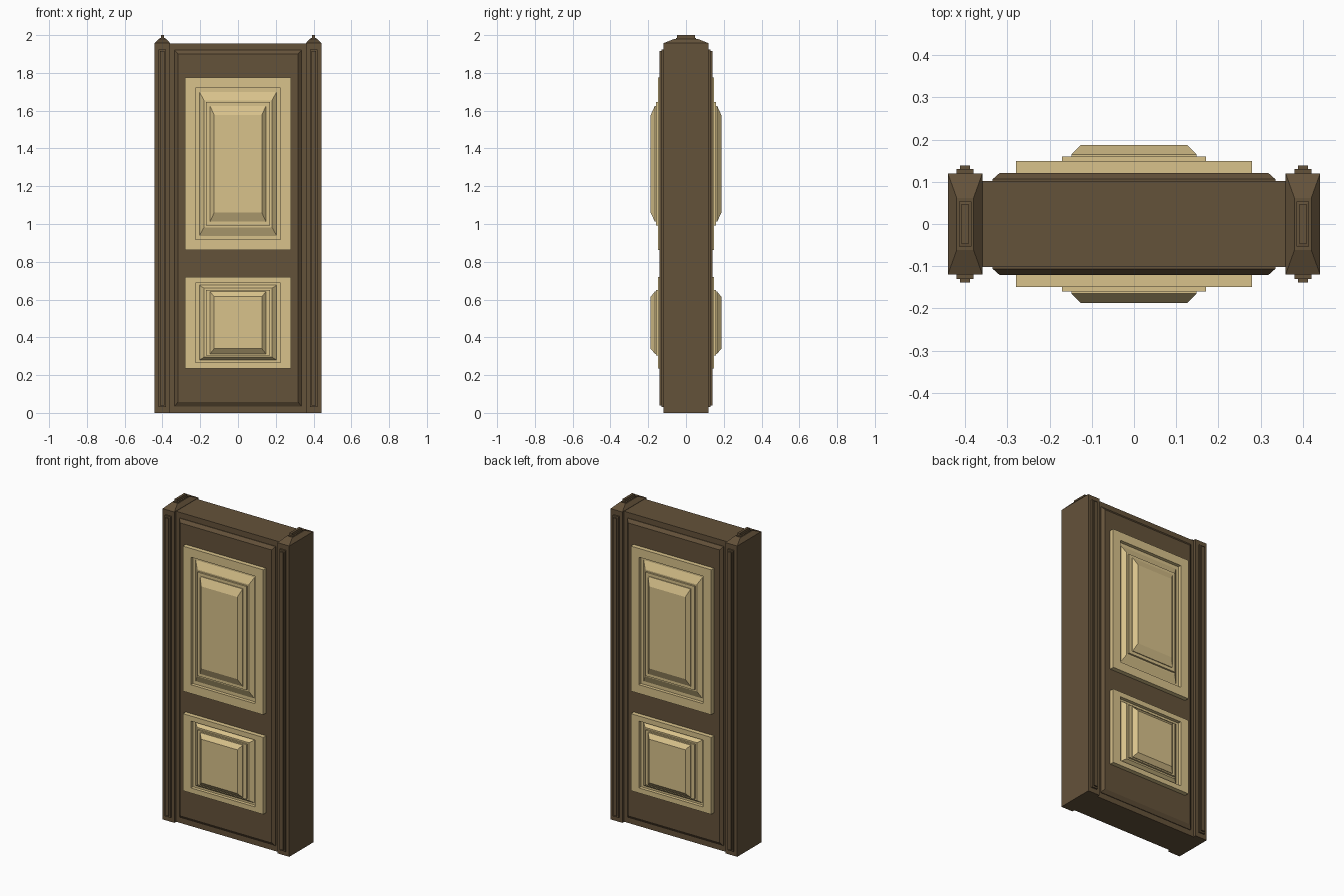
import bpy, bmesh
from mathutils import Vector

if "Cube" in bpy.data.objects:
    bpy.data.objects.remove(bpy.data.objects["Cube"])


def material(name, srgb):
    m = bpy.data.materials.new(name)
    m.diffuse_color = [((c / 255 + 0.055) / 1.055) ** 2.4 for c in srgb] + [1]
    m.use_nodes = True
    m.node_tree.nodes["Principled BSDF"].inputs["Base Color"].default_value = m.diffuse_color
    return m


BROWN = material("dark_wood", (100, 82, 58))
CREAM = material("cream_panel", (216, 194, 139))


def loft(name, rings, mat):
    """Stack of four-corner rings, skinned and capped at both ends."""
    bm = bmesh.new()
    loops = [[bm.verts.new(p) for p in r] for r in rings]
    for a, b in zip(loops, loops[1:]):
        for i in range(4):
            j = (i + 1) % 4
            bm.faces.new((a[i], a[j], b[j], b[i]))
    bm.faces.new(loops[0])
    bm.faces.new(loops[-1])
    bmesh.ops.recalc_face_normals(bm, faces=bm.faces)
    me = bpy.data.meshes.new(name)
    bm.to_mesh(me)
    bm.free()
    me.materials.append(mat)
    ob = bpy.data.objects.new(name, me)
    bpy.context.collection.objects.link(ob)
    return ob


def upright(cx, hx, z0, z1, y):
    return [Vector(p) for p in ((cx - hx, y, z0), (cx + hx, y, z0),
                                (cx + hx, y, z1), (cx - hx, y, z1))]


def level(cx, hx, hy, z):
    return [Vector(p) for p in ((cx - hx, -hy, z), (cx + hx, -hy, z),
                                (cx + hx, hy, z), (cx - hx, hy, z))]


# door slab
loft("door_slab", [level(0, 0.362, 0.102, 0), level(0, 0.362, 0.102, 1.955)], BROWN)

# side posts with sloped caps and small top ridges
for side, cx in (("left", -0.4), ("right", 0.4)):
    loft(side + "_post", [level(cx, 0.041, 0.12, 0), level(cx, 0.041, 0.12, 1.957),
                          level(cx, 0.02, 0.062, 1.98)], BROWN)
    loft(side + "_cap_ridge", [level(cx, 0.015, 0.053, 1.97), level(cx, 0.015, 0.053, 1.984),
                               level(cx, 0.008, 0.047, 1.985), level(cx, 0.008, 0.047, 2.0)], BROWN)

# stepped profile of each cream panel: half width, height inset, depth
PROFILE = [(0.28, 0.0, 0.10), (0.28, 0.0, 0.149), (0.224, 0.055, 0.149),
           (0.224, 0.055, 0.128), (0.205, 0.075, 0.128), (0.18, 0.12, 0.149),
           (0.17, 0.13, 0.149), (0.17, 0.13, 0.16), (0.148, 0.15, 0.16),
           (0.148, 0.15, 0.165), (0.126, 0.198, 0.187)]
LOW = [0, 0, 0.032, 0.032, 0.044, 0.06, 0.07, 0.07, 0.078, 0.078, 0.105]

for face, s in (("front", -1), ("back", 1)):
    # raised field of the door
    loft(face + "_field", [upright(0, 0.335, 0.035, 1.92, s * 0.09),
                           upright(0, 0.335, 0.035, 1.92, s * 0.106),
                           upright(0, 0.318, 0.058, 1.90, s * 0.121)], BROWN)
    # post mouldings
    for side, cx in (("left", -0.4), ("right", 0.4)):
        loft(f"{face}_{side}_moulding",
             [upright(cx, 0.02, 0.03, 1.925, s * 0.11), upright(cx, 0.02, 0.03, 1.925, s * 0.13),
              upright(cx, 0.012, 0.04, 1.915, s * 0.13), upright(cx, 0.012, 0.04, 1.915, s * 0.139)],
             BROWN)
    # cream panels
    loft(face + "_upper_panel", [upright(0, h, 0.862 + i, 1.775 - i, s * y)
                                 for h, i, y in PROFILE], CREAM)
    loft(face + "_lower_panel", [upright(0, p[0], 0.235 + i, 0.72 - i, s * p[2])
                                 for p, i in zip(PROFILE, LOW)], CREAM)
